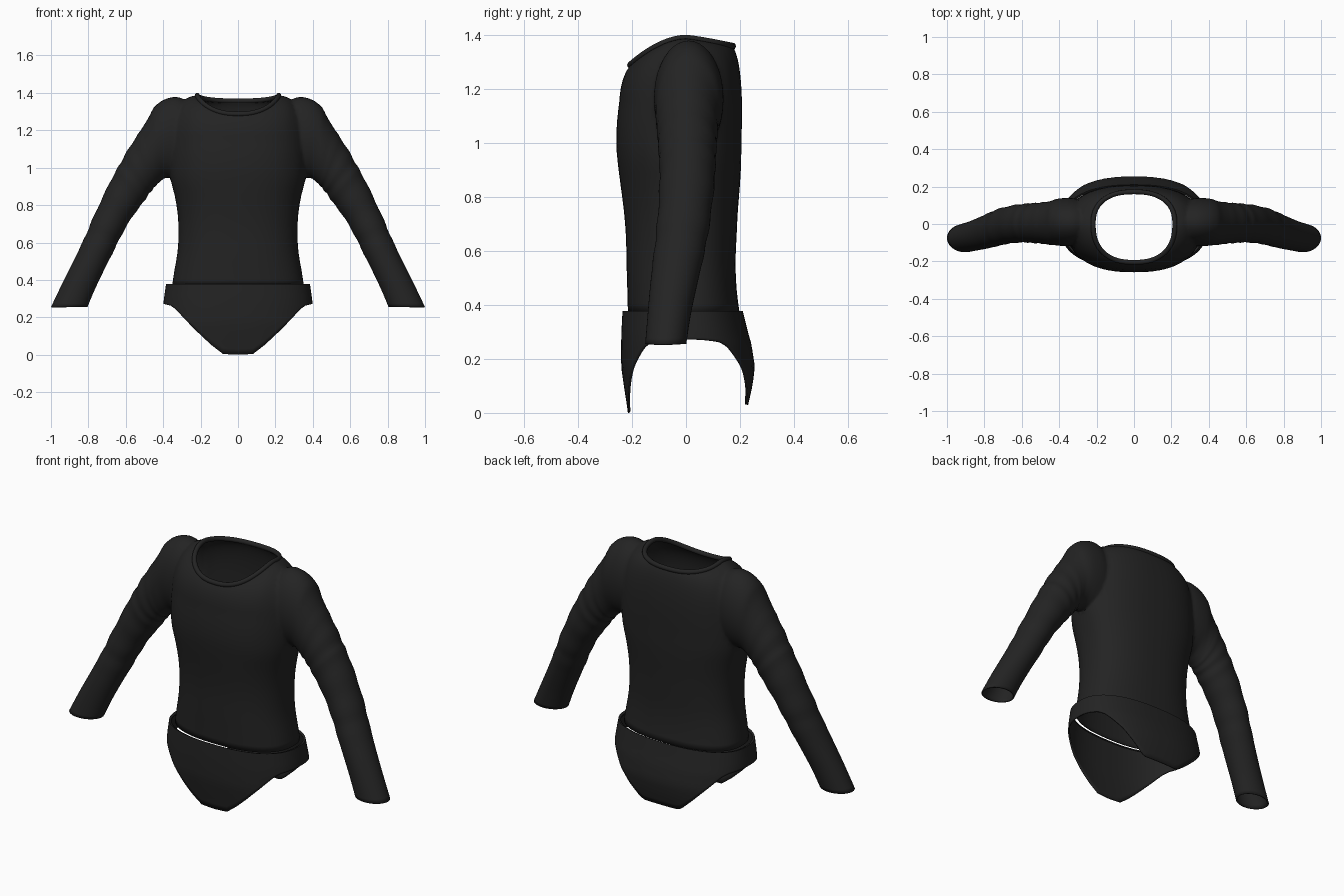
import bpy, bmesh, math
from mathutils import Vector

cube = bpy.data.objects.get("Cube")
if cube:
    bpy.data.objects.remove(cube, do_unlink=True)

black = bpy.data.materials.new("black_fabric")
black.use_nodes = True
black.diffuse_color = (0.017, 0.017, 0.017, 1)
bsdf = next(n for n in black.node_tree.nodes if n.type == "BSDF_PRINCIPLED")
bsdf.inputs["Base Color"].default_value = (0.017, 0.017, 0.017, 1)
bsdf.inputs["Roughness"].default_value = 0.9


def lerp_table(table, v):
    """Linear lookup in rows sorted by their first value."""
    if v <= table[0][0]:
        return table[0][1:]
    for a, b in zip(table, table[1:]):
        if v <= b[0]:
            t = (v - a[0]) / (b[0] - a[0])
            return [p + (q - p) * t for p, q in zip(a[1:], b[1:])]
    return table[-1][1:]


def smooth_rows(rows, steps):
    """Catmull-Rom interpolation between rows of numbers."""
    out = []
    last = len(rows) - 1
    for i in range(last):
        a, b, c, d = (rows[min(max(i + k, 0), last)] for k in (-1, 0, 1, 2))
        for s in range(steps):
            t = s / steps
            out.append([0.5 * (2 * q + (r - p) * t + (2 * p - 5 * q + 4 * r - w) * t ** 2
                               + (3 * q - p - 3 * r + w) * t ** 3)
                        for p, q, r, w in zip(a, b, c, d)])
    return out + [list(rows[-1])]


def oval(angle, half_width, front, back, n=2.4):
    """Point on a rounded oval with separate front and back depth."""
    c, s = math.cos(angle), math.sin(angle)
    x = math.copysign(abs(c) ** (2 / n), c) * half_width
    y = abs(s) ** (2 / n) * (back if s > 0 else front)
    return x, y


def angles(n):
    return [2 * math.pi * i / n for i in range(n)]


def loft(name, rings, capped):
    """Skin closed rings, optionally closing both ends with a fan."""
    bm = bmesh.new()
    loops = [[bm.verts.new(p) for p in ring] for ring in rings]
    n = len(rings[0])
    for a, b in zip(loops, loops[1:]):
        for i in range(n):
            j = (i + 1) % n
            bm.faces.new((a[i], a[j], b[j], b[i]))
    if capped:
        for loop in (loops[0], loops[-1]):
            mid = bm.verts.new(sum((v.co for v in loop), Vector()) / n)
            for i in range(n):
                bm.faces.new((loop[i], loop[(i + 1) % n], mid))
        bmesh.ops.recalc_face_normals(bm, faces=bm.faces)
    mesh = bpy.data.meshes.new(name)
    bm.to_mesh(mesh)
    bm.free()
    mesh.materials.append(black)
    obj = bpy.data.objects.new(name, mesh)
    bpy.context.collection.objects.link(obj)
    return obj


def finish(obj, thickness):
    """Smooth shading and cloth thickness, grown inwards."""
    bpy.ops.object.select_all(action="DESELECT")
    obj.select_set(True)
    bpy.context.view_layer.objects.active = obj
    bpy.ops.object.shade_smooth_by_angle(angle=math.radians(50))
    mod = obj.modifiers.new("cloth", "SOLIDIFY")
    mod.thickness = thickness
    mod.offset = -1


# Body: height, half width, front depth, back depth
body_rows = smooth_rows([
    (0.372, 0.352, -0.215, 0.198), (0.45, 0.34, -0.217, 0.188),
    (0.55, 0.323, -0.22, 0.183), (0.65, 0.318, -0.222, 0.187),
    (0.75, 0.322, -0.23, 0.192), (0.85, 0.338, -0.243, 0.2),
    (0.93, 0.36, -0.253, 0.204), (1.0, 0.365, -0.258, 0.205),
    (1.08, 0.365, -0.255, 0.207), (1.15, 0.36, -0.247, 0.207)], 2)
NECK = (0.218, -0.205, 0.172)


def neck_point(angle):
    x, y = oval(angle, *NECK)
    s = math.sin(angle)
    z = 1.387 - (0.03 * s if s > 0 else 0.1 * abs(s) ** 1.5)
    return Vector((x, y, z))


ring_angles = angles(80)
body_rings = [[Vector((*oval(a, w, f, b), z)) for a in ring_angles] for z, w, f, b in body_rows]
base = body_rings[-1]
for k in range(1, 11):
    t = k / 10
    ring = []
    for a, low in zip(ring_angles, base):
        top = neck_point(a)
        drop = 0.008 + 0.035 * abs(math.sin(a))
        bend = Vector((low.x * 0.98, low.y * 0.98, top.z - drop))
        ring.append(low * (1 - t) ** 2 + bend * 2 * t * (1 - t) + top * t * t)
    body_rings.append(ring)
shirt = loft("shirt", body_rings, True)

# Sleeves: upper edge x z, lower edge x z, centre y, half depth
sleeve_rows = smooth_rows([
    (0.24, 1.33, 0.24, 0.99, 0.01, 0.09), (0.31, 1.378, 0.30, 0.96, 0.01, 0.125),
    (0.38, 1.372, 0.35, 0.945, 0.01, 0.13), (0.44, 1.335, 0.39, 0.943, 0.01, 0.125),
    (0.48, 1.265, 0.415, 0.925, 0.005, 0.117), (0.52, 1.2, 0.435, 0.907, 0.005, 0.112),
    (0.58, 1.11, 0.455, 0.885, 0.005, 0.108), (0.625, 1.03, 0.478, 0.857, 0.005, 0.105),
    (0.66, 0.97, 0.51, 0.81, 0.005, 0.103), (0.72, 0.85, 0.56, 0.745, 0.0, 0.1),
    (0.78, 0.72, 0.62, 0.645, -0.012, 0.097), (0.82, 0.625, 0.66, 0.565, -0.025, 0.093),
    (0.88, 0.5, 0.715, 0.455, -0.045, 0.087), (0.94, 0.38, 0.765, 0.35, -0.062, 0.08),
    (1.0, 0.255, 0.805, 0.255, -0.075, 0.076)], 4)


def sleeve(name, side):
    rings = []
    for i, (ux, uz, lx, lz, yc, depth) in enumerate(sleeve_rows):
        # soft fabric folds around the elbow
        fold = 1 + (0.02 * math.sin(i * 1.3) if 20 < i < 46 else 0)
        mid = Vector(((ux + lx) / 2, yc, (uz + lz) / 2))
        half = Vector(((ux - lx) / 2, 0, (uz - lz) / 2)) * fold
        ring = [mid + half * math.cos(a) + Vector((0, depth * fold * math.sin(a), 0))
                for a in angles(40)]
        rings.append([Vector((p.x * side, p.y, p.z)) for p in ring])
    return loft(name, rings, True)


# Join the sleeves to the body
sleeves = [sleeve("left_sleeve", 1), sleeve("right_sleeve", -1)]
for part in sleeves:
    mod = shirt.modifiers.new("join", "BOOLEAN")
    mod.operation = "UNION"
    mod.solver = "EXACT"
    mod.object = part
depsgraph = bpy.context.evaluated_depsgraph_get()
joined = bpy.data.meshes.new_from_object(shirt.evaluated_get(depsgraph))
shirt.modifiers.clear()
shirt.data = joined
for part in sleeves:
    bpy.data.objects.remove(part, do_unlink=True)

# Open the neck, hem and cuffs, then soften the armholes
bm = bmesh.new()
bm.from_mesh(joined)
bm.normal_update()


def is_cap(face):
    c = face.calc_center_median()
    if c.z < 0.38:
        return face.normal.z < -0.95
    depth = NECK[2] if c.y > 0 else NECK[1]
    return c.z > 1.2 and (c.x / NECK[0]) ** 2 + (c.y / depth) ** 2 < 0.9


bmesh.ops.delete(bm, geom=[f for f in bm.faces if is_cap(f)], context="FACES")
bmesh.ops.remove_doubles(bm, verts=bm.verts, dist=0.002)
armhole = [v for v in bm.verts
           if 0.27 < abs(v.co.x) < 0.44 and v.co.z > 0.88 and not v.is_boundary]
for _ in range(3):
    bmesh.ops.smooth_vert(bm, verts=armhole, factor=0.5,
                          use_axis_x=True, use_axis_y=True, use_axis_z=True)
bm.to_mesh(joined)
bm.free()
finish(shirt, 0.008)

# Collar trim
curve = bpy.data.curves.new("collar", "CURVE")
curve.dimensions = "3D"
curve.bevel_depth = 0.013
curve.bevel_resolution = 3
spline = curve.splines.new("POLY")
spline.points.add(len(ring_angles) - 1)
for point, a in zip(spline.points, ring_angles):
    point.co = (*neck_point(a), 1)
spline.use_cyclic_u = True
spline.use_smooth = True
curve.materials.append(black)
bpy.context.collection.objects.link(bpy.data.objects.new("collar", curve))

# Briefs: height, half width, front depth, back depth
brief_rows = [(0.0, 0.4, -0.215, 0.225), (0.03, 0.4, -0.219, 0.23), (0.1, 0.4, -0.23, 0.246),
              (0.17, 0.4, -0.24, 0.255), (0.255, 0.4, -0.24, 0.242), (0.3, 0.396, -0.239, 0.229),
              (0.377, 0.385, -0.235, 0.21)]
# Leg opening: distance from the centre, edge height
leg_edge = [(0, 0), (0.08, 0.004), (0.14, 0.05), (0.2, 0.105), (0.27, 0.175),
            (0.335, 0.245), (0.36, 0.262), (0.4, 0.272)]
columns = []
for a in angles(128):
    x, y = oval(a, 0.4, -0.24, 0.24)
    edge = lerp_table(leg_edge, abs(x))[0]
    if y > 0:
        edge = max(edge, 0.03)
    column = []
    for k in range(13):
        z = edge + (0.377 - edge) * k / 12
        column.append(Vector((*oval(a, *lerp_table(brief_rows, z)), z)))
    # waistband turned inwards
    top = column[-1]
    column.append(Vector((top.x * 0.965, top.y * 0.965, 0.374)))
    columns.append(column)
briefs = loft("briefs", [list(r) for r in zip(*columns)], False)
finish(briefs, 0.008)
